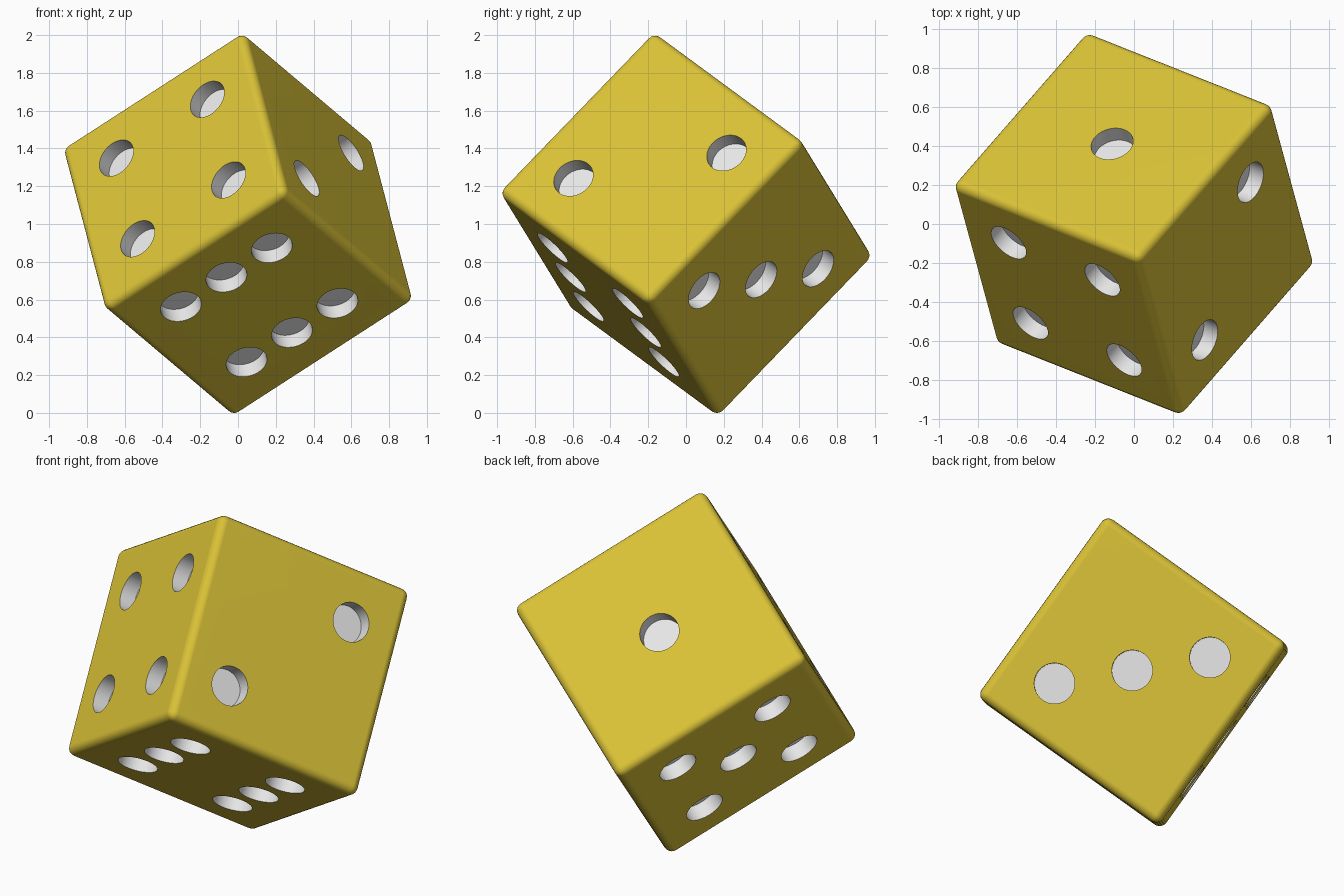
import bpy, bmesh
from mathutils import Vector, Matrix

if "Cube" in bpy.data.objects:
    bpy.data.objects.remove(bpy.data.objects["Cube"])

H, R = 0.604, 0.046            # half edge, edge rounding
S, PIP, DEPTH = 0.302, 0.11, 0.09

# tilted axes of the die
ax = Vector((0.797, -0.316, 0.515)).normalized()
ay = Vector((0.578, 0.660, -0.485))
ay = (ay - ax * ay.dot(ax)).normalized()
az = ax.cross(ay)
pose = Matrix((ax, ay, az)).transposed().to_4x4()


def material(name, rgb):
    m = bpy.data.materials.new(name)
    m.diffuse_color = (*rgb, 1)
    m.use_nodes = True
    m.node_tree.nodes["Principled BSDF"].inputs["Base Color"].default_value = m.diffuse_color
    return m


def make_object(name, bm):
    me = bpy.data.meshes.new(name)
    bm.to_mesh(me)
    bm.free()
    ob = bpy.data.objects.new(name, me)
    bpy.context.collection.objects.link(ob)
    return ob


# rounded cube
bm = bmesh.new()
bmesh.ops.create_cube(bm, size=2 * H)
bmesh.ops.bevel(bm, geom=bm.edges[:], offset=R, segments=5, profile=0.5,
                affect='EDGES')
die = make_object("die_body", bm)

# pips: (face axis, side) -> in-plane positions on the two other axes
corners = [(a, b) for a in (-1, 1) for b in (-1, 1)]
faces = {
    (2, 1): [(0, 0)],                                        # one
    (0, 1): [(1, 1), (-1, -1)],                              # two
    (1, 1): [(-1, 1), (0, 0), (1, -1)],                      # three
    (1, -1): corners,                                        # four
    (0, -1): corners + [(0, 0)],                             # five
    (2, -1): [(a, b) for a in (-1, 0, 1) for b in (-1, 1)],  # six
}
bm = bmesh.new()
for (axis, side), spots in faces.items():
    others = [i for i in range(3) if i != axis]
    n = Vector((0, 0, 0))
    n[axis] = side
    rot = n.to_track_quat('Z', 'Y').to_matrix().to_4x4()
    for spot in spots:
        p = n * H
        for i, k in zip(others, spot):
            p[i] = k * S
        bmesh.ops.create_cone(bm, cap_ends=True, segments=48, radius1=PIP,
                              radius2=PIP, depth=2 * DEPTH,
                              matrix=Matrix.Translation(p) @ rot)
cutter = make_object("pip_cutter", bm)
cutter.hide_render = True

# cut the pips and keep the result
mod = die.modifiers.new("pips", 'BOOLEAN')
mod.operation, mod.solver, mod.object = 'DIFFERENCE', 'EXACT', cutter
bpy.context.view_layer.update()
dg = bpy.context.evaluated_depsgraph_get()
cut = bpy.data.meshes.new_from_object(die.evaluated_get(dg))
die.modifiers.clear()
die.data = cut
bpy.data.objects.remove(cutter)

# colours: recessed faces are white
cut.materials.clear()
cut.materials.append(material("yellow", (0.70, 0.54, 0.038)))
cut.materials.append(material("white", (0.80, 0.80, 0.80)))
for f in cut.polygons:
    c = sorted(abs(v) for v in f.center)
    f.material_index = int(c[2] < H - 0.02 and c[1] < 0.45)

# tilt onto its corner, rest on z = 0
cut.transform(pose)
cut.transform(Matrix.Translation((0, 0, -min(v.co.z for v in cut.vertices))))

bpy.context.view_layer.objects.active = die
die.select_set(True)
bpy.ops.object.shade_smooth_by_angle(angle=0.6)
wn = die.modifiers.new("even_normals", 'WEIGHTED_NORMAL')
wn.keep_sharp = True
